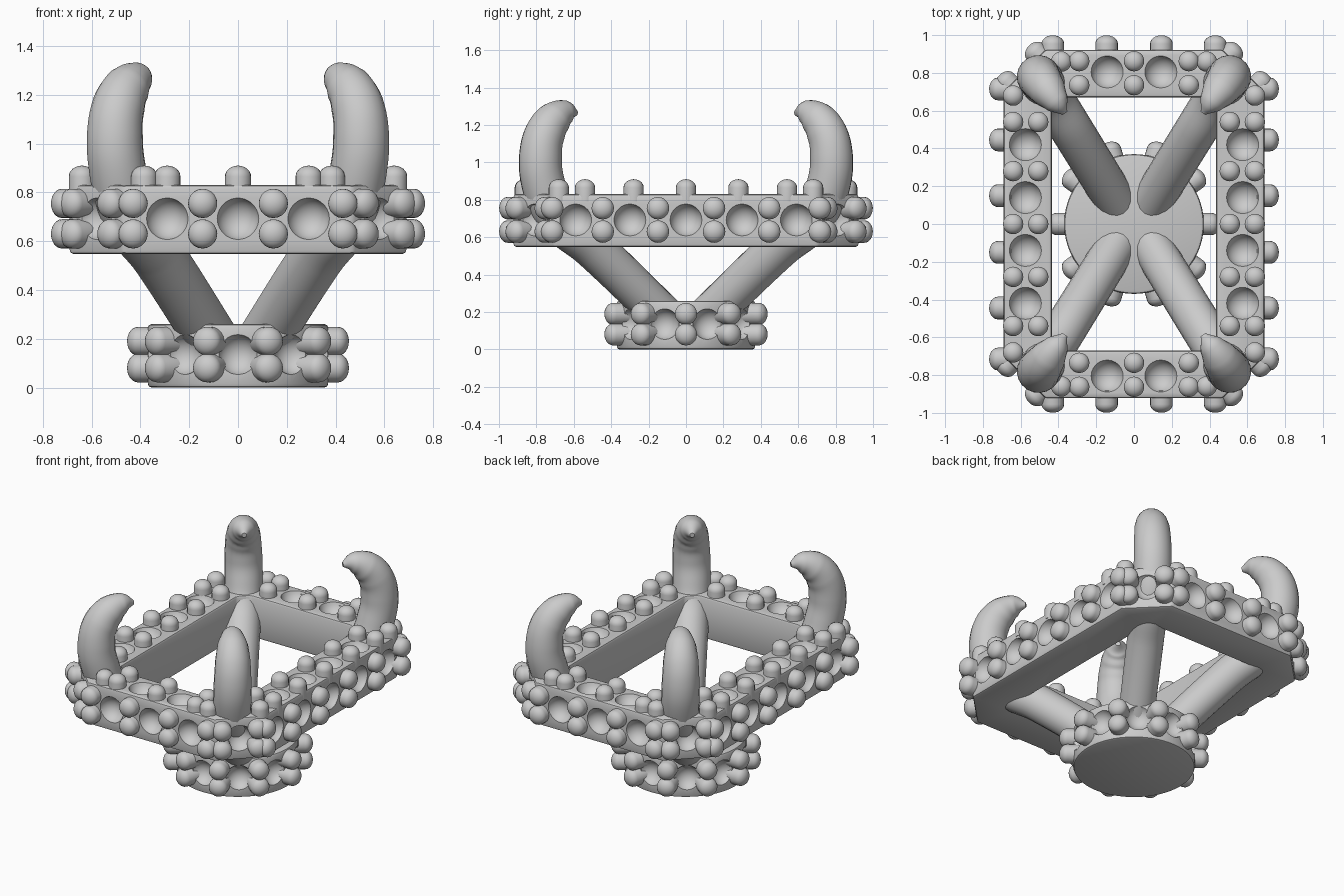
import bpy, bmesh
from math import sin, cos, pi, radians
from mathutils import Vector, Matrix

if "Cube" in bpy.data.objects:
    bpy.data.objects.remove(bpy.data.objects["Cube"])


def mesh_object(name, bm):
    bmesh.ops.recalc_face_normals(bm, faces=bm.faces[:])
    me = bpy.data.meshes.new(name)
    bm.to_mesh(me)
    bm.free()
    ob = bpy.data.objects.new(name, me)
    bpy.context.collection.objects.link(ob)
    return ob


def activate(ob):
    bpy.ops.object.select_all(action='DESELECT')
    ob.select_set(True)
    bpy.context.view_layer.objects.active = ob


def smooth(ob, angle=35):
    activate(ob)
    bpy.ops.object.shade_smooth_by_angle(angle=radians(angle))


# Round-ended stud standing on a surface point
def add_stud(bm, p, n, r=0.06, h=0.075):
    base = h - 0.045
    prof = [(r, -0.04)] + [(r * cos(a), base + 0.045 * sin(a))
                           for a in (i * pi / 12 for i in range(6))]
    rot = Vector((0, 0, 1)).rotation_difference(Vector(n).normalized())
    m = Matrix.Translation(p) @ rot.to_matrix().to_4x4()
    seg = 20
    rings = [[bm.verts.new(m @ Vector((q * cos(2 * pi * i / seg), q * sin(2 * pi * i / seg), z)))
              for i in range(seg)] for q, z in prof]
    top = bm.verts.new(m @ Vector((0, 0, h)))
    bm.faces.new(rings[0][::-1])
    for a, b in zip(rings, rings[1:]):
        for i in range(seg):
            j = (i + 1) % seg
            bm.faces.new((a[i], a[j], b[j], b[i]))
    for i in range(seg):
        bm.faces.new((rings[-1][i], rings[-1][(i + 1) % seg], top))


# Spherical cutter for a dimple
def add_dimple(bm, p, n, r=0.088):
    c = Vector(p) + Vector(n).normalized() * 0.022
    bmesh.ops.create_uvsphere(bm, u_segments=24, v_segments=14, radius=r,
                              matrix=Matrix.Translation(c))


def carve(ob, cutter_bm):
    cutter = mesh_object("dimple_cutter", cutter_bm)
    cutter.hide_render = True
    bev = ob.modifiers.new("soft_edge", 'BEVEL')
    bev.width, bev.segments, bev.limit_method = 0.015, 2, 'ANGLE'
    bev.angle_limit = radians(40)
    cut = ob.modifiers.new("dimples", 'BOOLEAN')
    cut.operation, cut.object, cut.solver = 'DIFFERENCE', cutter, 'EXACT'
    activate(ob)
    for m in ("soft_edge", "dimples"):
        bpy.ops.object.modifier_apply(modifier=m)
    bpy.data.objects.remove(cutter)
    smooth(ob)


# Round base with a belt of dimples and paired studs
bm = bmesh.new()
bmesh.ops.create_cone(bm, cap_ends=True, segments=60, radius1=0.37, radius2=0.37,
                      depth=0.26, matrix=Matrix.Translation((0, 0, 0.135)))
bmesh.ops.translate(bm, verts=bm.verts[:], vec=(0, 0, -0.005))
base = mesh_object("base", bm)
cut, studs = bmesh.new(), bmesh.new()
for k in range(10):
    a = k * pi / 5
    n = Vector((cos(a), sin(a), 0))
    for z in (0.08, 0.19):
        add_stud(studs, n * 0.37 + Vector((0, 0, z)), n, 0.059, 0.085)
    d = Vector((cos(a + pi / 10), sin(a + pi / 10), 0))
    add_dimple(cut, d * 0.37 + Vector((0, 0, 0.135)), d, 0.085)
carve(base, cut)
smooth(mesh_object("base_studs", studs))

# Rectangular frame with clipped corners
X, Y, ZB, ZT, C = 0.69, 0.922, 0.548, 0.83, 0.22


def octagon(x, y, c):
    return [(x, y - c), (x - c, y), (c - x, y), (-x, y - c),
            (-x, c - y), (c - x, -y), (x - c, -y), (x, c - y)]


bm = bmesh.new()
outer, inner = octagon(X, Y, C), octagon(0.435, 0.67, 0.06)
loops = [[bm.verts.new((x, y, z)) for x, y in o]
         for o, z in ((outer, ZB), (outer, ZT), (inner, ZT), (inner, ZB))]
for k in range(4):
    a, b = loops[k], loops[(k + 1) % 4]
    for i in range(8):
        j = (i + 1) % 8
        bm.faces.new((a[i], a[j], b[j], b[i]))
frame = mesh_object("frame", bm)
cut, studs = bmesh.new(), bmesh.new()
up = Vector((0, 0, 1))

# Outer walls: centre, normal, stud offsets, dimple offsets
zm = 0.692
walls = []
for s in (-1, 1):
    walls.append(((0, s * Y), (0, s), (-.43, -.145, .145, .43), (-.29, 0, .29)))
    walls.append(((s * X, 0), (s, 0), (-.715, -.445, -.15, .15, .445, .715),
                  (-.59, -.3, 0, .3, .59)))
    for t in (-1, 1):
        walls.append(((s * (X - C / 2), t * (Y - C / 2)), (s, t), (-.11, .11), (0,)))
for c, n, so, do in walls:
    n = Vector((*n, 0)).normalized()
    t = Vector((-n.y, n.x, 0))
    c = Vector((*c, 0))
    for o in so:
        for z in (0.63, 0.755):
            add_stud(studs, c + t * o + up * z, n, 0.06, 0.077)
    for o in do:
        add_dimple(cut, c + t * o + up * zm, n)

# Top face studs and dimples
top_studs, top_dimples = set(), set()
for s in (-1, 1):
    for y in (-.54, -.28, 0, .28, .54):
        for x in (.507, .64):
            top_studs.add((s * x, y))
    for x in (-.29, 0, .29):
        for y in (.735, .862):
            top_studs.add((x, s * y))
    for t in (-1, 1):
        top_studs |= {(s * .64, t * .68), (s * .385, t * .86)}
        top_dimples |= {(s * .575, t * .14), (s * .575, t * .42), (s * .142, t * .805)}
for x, y in sorted(top_studs):
    add_stud(studs, Vector((x, y, ZT)), up, 0.054, 0.08)
for x, y in sorted(top_dimples):
    add_dimple(cut, (x, y, ZT), up)
carve(frame, cut)
smooth(mesh_object("frame_studs", studs))

# Four curved arms rising from the base and hooking inward at the top
path = [(.09, .11, .17, .11), (.33, .50, .545, .113), (.455, .70, .72, .115),
        (.492, .762, .88, .117), (.505, .778, 1.03, .115), (.488, .752, 1.16, .108),
        (.45, .70, 1.235, .094), (.405, .64, 1.268, .065), (.365, .587, 1.265, .015)]
for sx, sy, name in ((1, -1, "front_right"), (-1, -1, "front_left"),
                     (1, 1, "back_right"), (-1, 1, "back_left")):
    cu = bpy.data.curves.new(name + "_prong", 'CURVE')
    cu.dimensions, cu.bevel_depth, cu.bevel_resolution = '3D', 1.0, 8
    cu.resolution_u, cu.use_fill_caps = 8, True
    sp = cu.splines.new('BEZIER')
    sp.bezier_points.add(len(path) - 1)
    for bp, (x, y, z, r) in zip(sp.bezier_points, path):
        bp.co, bp.radius = (sx * x, sy * y, z), r
        bp.handle_left_type = bp.handle_right_type = 'AUTO'
    ob = bpy.data.objects.new(name + "_prong", cu)
    bpy.context.collection.objects.link(ob)
    activate(ob)
    bpy.ops.object.convert(target='MESH')
    smooth(bpy.context.view_layer.objects.active, 60)
